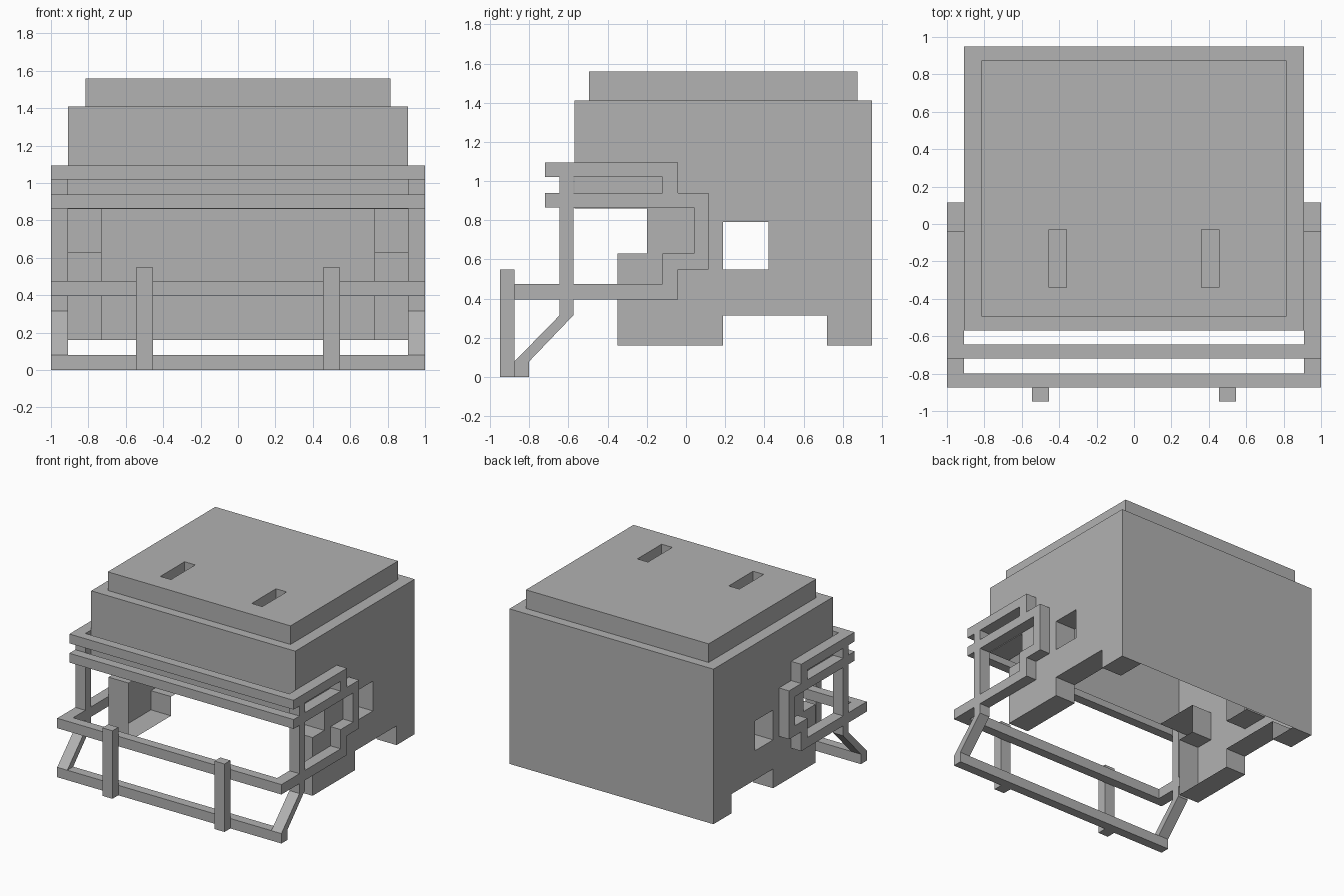
import bpy, bmesh
from mathutils import Vector

if "Cube" in bpy.data.objects:
    bpy.data.objects.remove(bpy.data.objects["Cube"], do_unlink=True)

# The single grey material
grey = bpy.data.materials.new("plain_grey")
grey.use_nodes = True
colour = (0.445, 0.445, 0.445, 1)
grey.diffuse_color = colour
grey.node_tree.nodes["Principled BSDF"].inputs["Base Color"].default_value = colour


def finish(name, bm):
    mesh = bpy.data.meshes.new(name)
    bm.to_mesh(mesh)
    bm.free()
    mesh.materials.append(grey)
    obj = bpy.data.objects.new(name, mesh)
    bpy.context.collection.objects.link(obj)
    return obj


def prism(bm, profile, x0, x1):
    """Extrude a (y, z) outline from x0 to x1."""
    a = [bm.verts.new((x0, y, z)) for y, z in profile]
    b = [bm.verts.new((x1, y, z)) for y, z in profile]
    faces = [bm.faces.new(a), bm.faces.new(b)]
    for i in range(len(a)):
        j = (i + 1) % len(a)
        faces.append(bm.faces.new((a[i], a[j], b[j], b[i])))
    bmesh.ops.recalc_face_normals(bm, faces=faces)


def rect(y0, y1, z0, z1):
    return [(y0, z0), (y1, z0), (y1, z1), (y0, z1)]


def box(name, x0, x1, y0, y1, z0, z1):
    bm = bmesh.new()
    prism(bm, rect(y0, y1, z0, z1), x0, x1)
    return finish(name, bm)


def sheet(bm, points, outward):
    """Add one face turned towards the outward direction."""
    face = bm.faces.new([bm.verts.new(p) for p in points])
    face.normal_update()
    if face.normal.dot(Vector(outward)) < 0:
        face.normal_flip()


# Hollow body: open underneath and at the lower front
W, RIM = 0.91, 0.73
FRONT, BACK, TOP = -0.57, 0.95, 1.41
side_panels = [(FRONT, BACK, 0.86, TOP), (-0.35, 0.19, 0.16, 0.63),
               (-0.2, 0.19, 0.63, 0.86), (0.19, 0.42, 0.315, 0.55),
               (0.19, 0.42, 0.79, 0.86), (0.42, BACK, 0.315, 0.86),
               (0.72, BACK, 0.16, 0.315)]
lower_edge = [(FRONT, 0.86), (-0.2, 0.86), (-0.2, 0.63), (-0.35, 0.63),
              (-0.35, 0.16), (0.19, 0.16), (0.19, 0.315), (0.72, 0.315),
              (0.72, 0.16), (BACK, 0.16)]
window = [(0.19, 0.55), (0.19, 0.79), (0.42, 0.79), (0.42, 0.55), (0.19, 0.55)]

bm = bmesh.new()
for s in (-1, 1):
    for panel in side_panels:
        sheet(bm, [(s * W, y, z) for y, z in rect(*panel)], (s, 0, 0))
    # Inward rims along the lower edge and around the side window
    for path in (lower_edge, window):
        for (ya, za), (yb, zb) in zip(path, path[1:]):
            sheet(bm, [(s * W, ya, za), (s * W, yb, zb),
                       (s * RIM, yb, zb), (s * RIM, ya, za)],
                  (0, zb - za, ya - yb))
for y, z0, n in ((FRONT, 0.86, -1), (BACK, 0.16, 1)):
    sheet(bm, [(-W, y, z0), (W, y, z0), (W, y, TOP), (-W, y, TOP)], (0, n, 0))
sheet(bm, [(-W, FRONT, TOP), (W, FRONT, TOP), (W, BACK, TOP), (-W, BACK, TOP)],
      (0, 0, 1))
bmesh.ops.remove_doubles(bm, verts=bm.verts, dist=0.0005)
finish("body_shell", bm)

# Roof slab with two slots cut down to the body top
roof = box("roof_slab", -0.815, 0.815, -0.495, 0.875, TOP, 1.56)
bm = bmesh.new()
for s in (-1, 1):
    prism(bm, rect(-0.34, -0.03, 1.3, 1.7), s * 0.36, s * 0.455)
cutter = finish("slot_cutter", bm)
cutter.hide_render = True
mod = roof.modifiers.new("slots", 'BOOLEAN')
mod.operation = 'DIFFERENCE'
mod.solver = 'EXACT'
mod.object = cutter
bpy.context.view_layer.objects.active = roof
bpy.ops.object.modifier_apply(modifier=mod.name)
bpy.data.objects.remove(cutter, do_unlink=True)

# Side guard frames: stepped loop, post and slanted foot
guard_bars = [
    rect(-0.72, -0.04, 1.02, 1.095),      # upper rail
    rect(-0.12, -0.04, 0.94, 1.02),       # step between rails
    rect(-0.72, 0.115, 0.865, 0.94),      # second rail
    rect(0.04, 0.115, 0.55, 0.865),       # rear upright
    rect(-0.12, 0.04, 0.55, 0.63),        # lower step
    rect(-0.12, -0.04, 0.475, 0.55),      # short upright
    rect(-0.875, -0.04, 0.395, 0.475),    # bumper arm
    rect(-0.645, -0.575, 0.94, 1.02),     # post, top part
    rect(-0.645, -0.575, 0.475, 0.865),   # post, middle part
    [(-0.645, 0.395), (-0.575, 0.395), (-0.575, 0.315), (-0.8, 0.08),
     (-0.875, 0.08), (-0.645, 0.315)],    # slanted foot
]
for side, s in (("right", -1), ("left", 1)):
    bm = bmesh.new()
    for bar in guard_bars:
        prism(bm, bar, s * W, s * 1.0)
    finish(side + "_guard_frame", bm)
    # Upright bumper posts
    x = sorted((s * 0.455, s * 0.545))
    box(side + "_bumper_post", x[0], x[1], -0.95, -0.875, 0, 0.548)

# Cross bars at the front
box("upper_front_rail", -W, W, -0.72, -0.645, 1.02, 1.095)
box("second_front_rail", -W, W, -0.72, -0.645, 0.865, 0.94)
box("bumper_bar", -W, W, -0.875, -0.8, 0.395, 0.475)
box("ground_bar", -1, 1, -0.875, -0.8, 0, 0.08)
